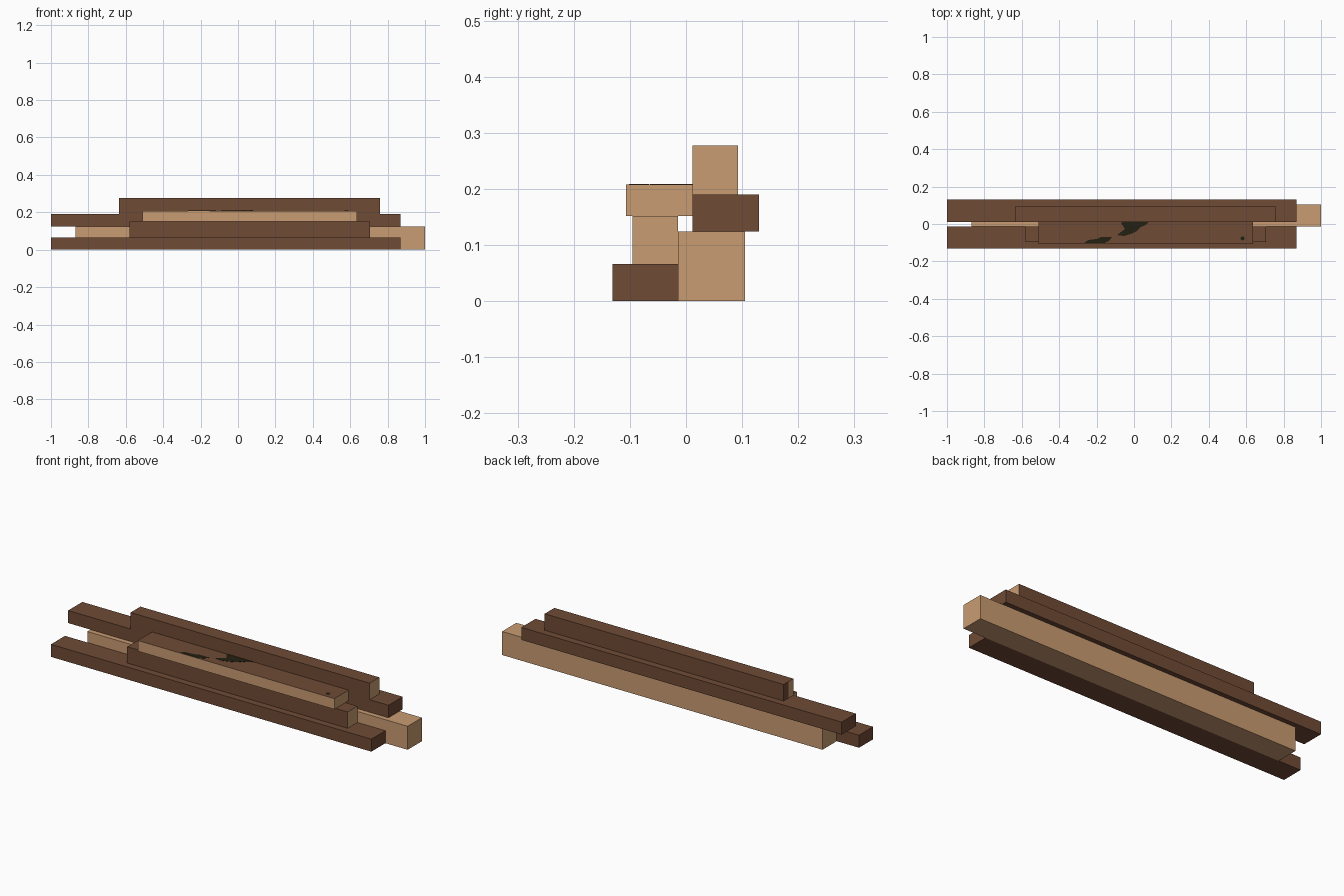
import bpy, bmesh, math

if "Cube" in bpy.data.objects:
    bpy.data.objects.remove(bpy.data.objects["Cube"])


def material(name, rgb):
    m = bpy.data.materials.new(name)
    m.diffuse_color = (*rgb, 1)
    m.use_nodes = True
    m.node_tree.nodes["Principled BSDF"].inputs["Base Color"].default_value = m.diffuse_color
    return m


BARK = material("dark_brown_wood", (0.159, 0.069, 0.036))
CUT = material("light_tan_wood", (0.584, 0.332, 0.168))
KNOT = material("blackish_knot", (0.017, 0.014, 0.006))


def finish(bm, name, mats):
    bmesh.ops.recalc_face_normals(bm, faces=bm.faces)
    me = bpy.data.meshes.new(name)
    bm.to_mesh(me)
    bm.free()
    for m in mats:
        me.materials.append(m)
    ob = bpy.data.objects.new(name, me)
    bpy.context.collection.objects.link(ob)
    return ob


def beam(name, x, y, z, is_light, split_y=None):
    """Squared timber; is_light(normal, centre) picks the tan faces."""
    bm = bmesh.new()
    bmesh.ops.create_cube(bm, size=1)
    for v in bm.verts:
        v.co = [r[0] + (c + 0.5) * (r[1] - r[0]) for c, r in zip(v.co, (x, y, z))]
    if split_y is not None:
        bmesh.ops.bisect_plane(bm, geom=bm.verts[:] + bm.edges[:] + bm.faces[:],
                               plane_co=(0, split_y, 0), plane_no=(0, 1, 0))
    bm.normal_update()
    for f in bm.faces:
        f.material_index = int(is_light(f.normal, f.calc_center_median()))
    return finish(bm, name, (BARK, CUT))


def plate(name, points, z, thick=0.001):
    """Thin painted patch lying on a top face."""
    bm = bmesh.new()
    face = bm.faces.new([bm.verts.new((px, py, z)) for px, py in points])
    ext = bmesh.ops.extrude_face_region(bm, geom=[face])
    for v in ext["geom"]:
        if isinstance(v, bmesh.types.BMVert):
            v.co.z += thick
    return finish(bm, name, (KNOT,))


# Bottom layer: one dark beam and one taller tan beam
beam("lower_front_beam", (-1, 0.87), (-0.131, -0.014), (0, 0.066), lambda n, c: False)
beam("lower_back_beam", (-0.87, 1), (-0.014, 0.105), (0, 0.124), lambda n, c: True)

# Middle layer
beam("middle_front_beam", (-0.58, 0.707), (-0.095, -0.014), (0.066, 0.152),
     lambda n, c: n.x > 0.5 or (n.x < -0.5 and c.y < -0.055), -0.055)
beam("upper_back_beam", (-1, 0.87), (0.012, 0.130), (0.124, 0.190), lambda n, c: False)

# Top layer: short beams with tan cut ends
beam("top_back_beam", (-0.635, 0.76), (0.012, 0.093), (0.190, 0.277),
     lambda n, c: n.x > 0.5 or (n.x < -0.5 and c.y < 0.052), 0.052)
beam("top_front_beam", (-0.51, 0.637), (-0.107, 0.012), (0.152, 0.208),
     lambda n, c: abs(n.z) < 0.5)

# Dark knots on the upper face of the top front beam
plate("long_knot", [(-0.267, -0.102), (-0.246, -0.086), (-0.198, -0.080), (-0.176, -0.070),
                    (-0.118, -0.070), (-0.134, -0.091), (-0.160, -0.102)], 0.208)
plate("wide_knot", [(-0.070, 0.005), (-0.060, 0.012), (0.080, 0.012), (0.064, -0.005),
                    (0.037, -0.016), (0.016, -0.037), (-0.016, -0.053), (-0.053, -0.064),
                    (-0.091, -0.059), (-0.070, -0.043), (-0.048, -0.027)], 0.208)
plate("small_knot", [(0.580 + 0.011 * math.cos(a * math.pi / 4),
                      -0.077 + 0.011 * math.sin(a * math.pi / 4)) for a in range(8)], 0.208)
